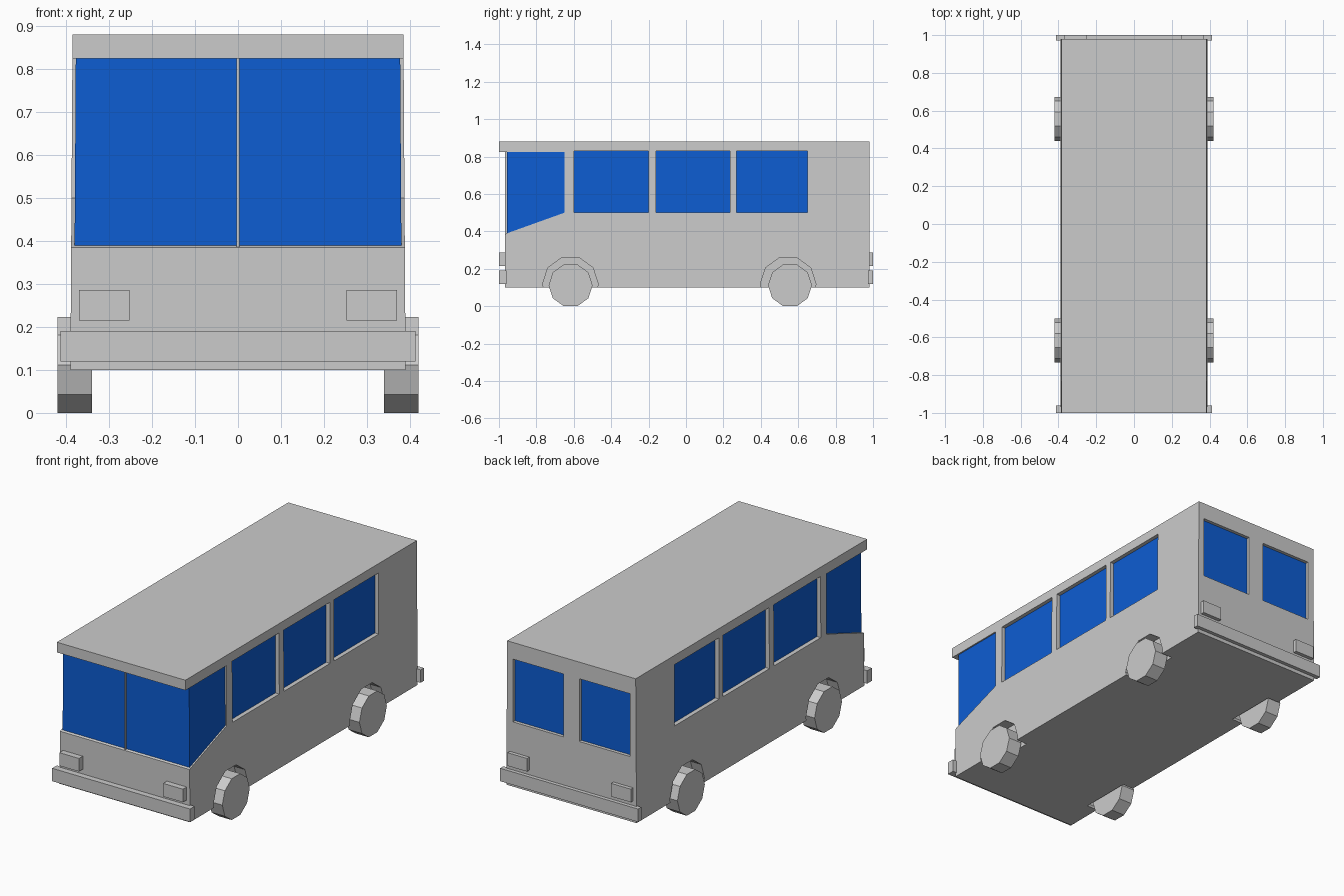
import bpy, bmesh, math

if "Cube" in bpy.data.objects:
    bpy.data.objects.remove(bpy.data.objects["Cube"])

glass = bpy.data.materials.new("window_blue")
glass.diffuse_color = (0.004, 0.11, 0.65, 1)
glass.use_nodes = True
glass.node_tree.nodes["Principled BSDF"].inputs["Base Color"].default_value = glass.diffuse_color


def add_prism(bm, profile, x0, x1):
    """Extrude a (y, z) profile from x0 to x1."""
    a = [bm.verts.new((x0, y, z)) for y, z in profile]
    b = [bm.verts.new((x1, y, z)) for y, z in profile]
    n = len(profile)
    bm.faces.new(a)
    bm.faces.new(b[::-1])
    for i in range(n):
        j = (i + 1) % n
        bm.faces.new((a[j], a[i], b[i], b[j]))


def rect(y0, y1, z0, z1):
    return [(y0, z0), (y1, z0), (y1, z1), (y0, z1)]


def decagon(y, z, r):
    return [(y + r * math.cos(i * math.pi / 5), z + r * math.sin(i * math.pi / 5))
            for i in range(10)]


def make(name, prisms, mat=None, taper=0.0):
    bm = bmesh.new()
    for p in prisms:
        add_prism(bm, *p)
    for v in bm.verts:
        v.co.x *= 1 - taper * (v.co.z - 0.1)
    bmesh.ops.recalc_face_normals(bm, faces=bm.faces)
    me = bpy.data.meshes.new(name)
    bm.to_mesh(me)
    bm.free()
    ob = bpy.data.objects.new(name, me)
    bpy.context.collection.objects.link(ob)
    if mat:
        me.materials.append(mat)
    return ob


def both(profile, x0, x1):
    return [(profile, x0, x1), (profile, -x1, -x0)]


TAPER = 0.0165
side_windows = [(-0.60, -0.20), (-0.16, 0.235), (0.27, 0.65)]

# Body shell with roof visor and open cab notch
body = make("body", [([(-0.968, 0.10), (0.98, 0.10), (0.98, 0.88), (-1.0, 0.88),
                       (-1.0, 0.825), (-0.65, 0.825), (-0.65, 0.50),
                       (-0.957, 0.39), (-0.968, 0.385)], -0.39, 0.39)], taper=TAPER)

# Cut window recesses and wheel wells
cuts = []
for y0, y1 in side_windows:
    cuts += both(rect(y0, y1, 0.50, 0.83), 0.358, 0.5)
for y in (-0.618, 0.546):
    cuts += both(decagon(y, 0.118, 0.149), 0.325, 0.5)
cuts += both(rect(0.955, 1.1, 0.45, 0.79), 0.047, 0.35)
cutter = make("cutter", cuts)
cutter.hide_render = True
mod = body.modifiers.new("openings", 'BOOLEAN')
mod.operation = 'DIFFERENCE'
mod.solver = 'EXACT'
mod.object = cutter
bpy.context.view_layer.objects.active = body
bpy.ops.object.modifier_apply(modifier=mod.name)
bpy.data.objects.remove(cutter)

# Wraparound cab glass and centre strip
make("cab_glass", [([(-0.957, 0.385), (-0.957, 0.825), (-0.645, 0.825),
                     (-0.645, 0.498)], -0.382, 0.382)], glass, TAPER)
make("windscreen_strip", [(rect(-0.967, -0.95, 0.385, 0.826), -0.003, 0.003)])

# Side and rear panes
panes = []
for y0, y1 in side_windows:
    panes += both(rect(y0, y1, 0.50, 0.83), 0.352, 0.364)
make("side_windows", panes, glass)
make("rear_windows", both(rect(0.95, 0.962, 0.45, 0.79), 0.047, 0.35), glass)

# Bumpers and lamps at both ends
for end, y0, y1 in (("front", -1.0, -0.96), ("rear", 0.972, 1.0)):
    make(end + "_bumper", [(rect(y0, y1, 0.12, 0.19), -0.413, 0.413)])
    make(end + "_lamps", both(rect(y0, y1, 0.215, 0.286), 0.252, 0.37))

# Ten-sided wheels
for end, y in (("front", -0.617), ("rear", 0.556)):
    r = 0.1175
    make(end + "_wheels", both(decagon(y, r * math.cos(math.pi / 10), r), 0.34, 0.42))
